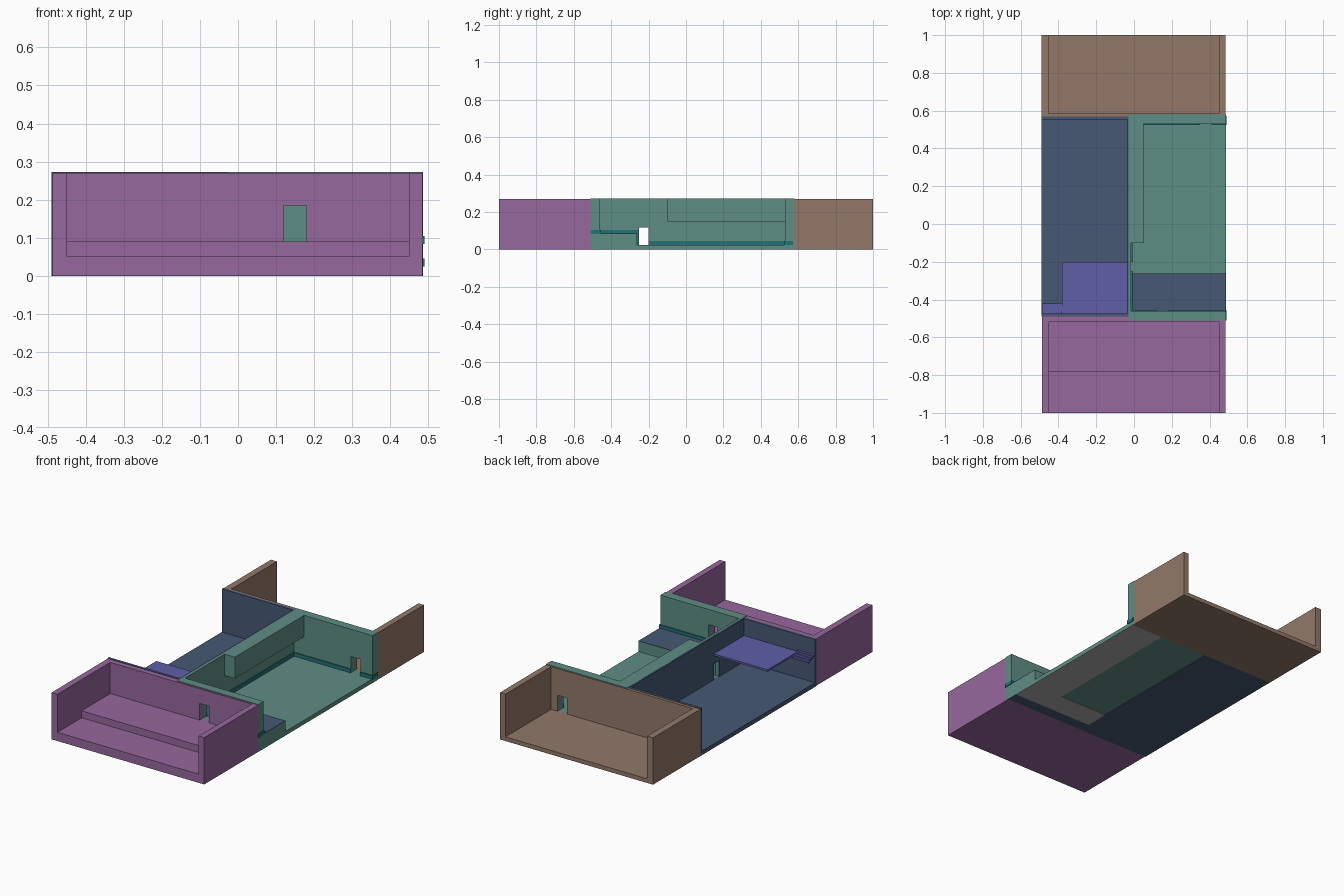
import bpy

if "Cube" in bpy.data.objects:
    bpy.data.objects.remove(bpy.data.objects["Cube"])


def srgb(r, g, b):
    def lin(c):
        c /= 255
        return c / 12.92 if c <= 0.04045 else ((c + 0.055) / 1.055) ** 2.4
    return (lin(r), lin(g), lin(b), 1)


def material(name, *rgb):
    m = bpy.data.materials.new(name)
    m.diffuse_color = srgb(*rgb)
    m.use_nodes = True
    m.node_tree.nodes["Principled BSDF"].inputs["Base Color"].default_value = m.diffuse_color
    return m


PURPLE = material("plum", 150, 104, 157)
BROWN = material("brown", 146, 121, 105)
GREEN = material("sage_green", 95, 142, 133)
NAVY = material("slate_blue", 70, 88, 116)
VIOLET = material("periwinkle", 95, 95, 168)
TEAL = material("deep_teal", 36, 114, 118)
GREY = material("light_grey", 172, 170, 170)


def box(name, x0, x1, y0, y1, z0, z1, mat=None):
    xs, ys, zs = (x0, x1), (y0, y1), (z0, z1)
    verts = [(x, y, z) for x in xs for y in ys for z in zs]
    faces = [(0, 1, 3, 2), (4, 6, 7, 5), (0, 4, 5, 1),
             (2, 3, 7, 6), (0, 2, 6, 4), (1, 5, 7, 3)]
    me = bpy.data.meshes.new(name)
    me.from_pydata(verts, [], faces)
    ob = bpy.data.objects.new(name, me)
    bpy.context.collection.objects.link(ob)
    if mat:
        me.materials.append(mat)
    return ob


def carved(name, outer, mat, cavities):
    """A solid block with box-shaped cavities cut out of it."""
    ob = box(name, *outer)
    cutters = []
    for c in cavities:
        cut = box("cutter", *c)
        cut.hide_render = True
        mod = ob.modifiers.new("cut", 'BOOLEAN')
        mod.operation, mod.solver, mod.object = 'DIFFERENCE', 'EXACT', cut
        cutters.append(cut)
    dg = bpy.context.evaluated_depsgraph_get()
    me = bpy.data.meshes.new_from_object(ob.evaluated_get(dg))
    ob.modifiers.clear()
    ob.data = me
    me.materials.clear()
    me.materials.append(mat)
    for p in me.polygons:
        p.material_index = 0
    for cut in cutters:
        bpy.data.objects.remove(cut)
    return ob


TOP = 1.0                                        # above every wall
F = 0.024                                        # main floor height
S = 0.083                                        # raised stage height
front_door = (0.12, 0.18, -0.6, -0.44, 0.09, 0.185)
back_door = (0.35, 0.41, 0.5, 0.62, F, 0.116)
side_door = (-0.1, 0.0, -0.25, -0.20, F, 0.116)

# front room with a stepped floor
carved("front_room", (-0.487, 0.485, -1, -0.488, 0, 0.27), PURPLE, [
    (-0.45, 0.45, -1.2, -0.78, 0.05, TOP),
    (-0.45, 0.45, -0.80, -0.52, 0.09, TOP),
    front_door])

# back room
carved("back_room", (-0.49, 0.485, 0.567, 1, 0, 0.27), BROWN, [
    (-0.452, 0.45, 0.585, 1.2, F, TOP),
    back_door])

# main hall, open to the right, with a stage and an overhang
carved("main_hall", (-0.03, 0.486, -0.51, 0.58, 0.002, 0.273), GREEN, [
    (-0.015, TOP, -0.262, 0.53, F, 0.15),
    (0.05, TOP, -0.262, 0.53, 0.14, TOP),
    (-0.015, TOP, -0.262, -0.10, 0.14, TOP),
    (-0.015, TOP, -0.46, -0.25, S, TOP),
    front_door, back_door, side_door])
box("stage_top", -0.015, 0.486, -0.46, -0.262, S - 0.002, S + 0.003, NAVY)

# left room, open to the left
carved("left_room", (-0.49, -0.03, -0.489, 0.568, 0, 0.272), NAVY, [
    (-1, -0.037, -0.475, 0.553, F, TOP),
    side_door])

# loft platform and its short flight of steps
box("loft", -0.38, -0.037, -0.475, -0.20, 0.163, 0.174, VIOLET)
for i in range(4):
    y = -0.42 - i * 0.0138
    box(f"loft_step_{i + 1}", -0.487, -0.38, y - 0.0138, y,
        0.155 + i * 0.007, 0.164 + i * 0.007, VIOLET)

# skirting strips: low ones round the hall, high ones round the stage
t = 0.006
low, high = (F, 0.045), (S, 0.104)
strips = [
    (-0.015, -0.015 + t, -0.20, 0.53, *low),
    (-0.015, 0.35, 0.53 - t, 0.53, *low),
    (0.41, 0.486, 0.53 - t, 0.53, *low),
    (0.486, 0.49, 0.53 - t, 0.573, *low),
    (-0.015, -0.015 + t, -0.46, -0.25, *high),
    (-0.015, -0.015 + t, -0.267, -0.25, F, 0.104),
    (-0.015, 0.12, -0.46, -0.46 + t, *high),
    (0.18, 0.486, -0.46, -0.46 + t, *high),
    (0.486, 0.49, -0.51, -0.46 + t, *high),
]
for i, s in enumerate(strips):
    box(f"skirting_{i + 1}", *s, TEAL)

# patches on the underside of the hall
box("underside_front", -0.03, 0.486, -0.488, -0.42, 0, 0.002, NAVY)
box("underside_middle", -0.03, 0.486, -0.42, -0.28, 0, 0.002, GREY)
box("underside_right", 0.28, 0.486, -0.28, 0.567, 0, 0.002, GREY)
